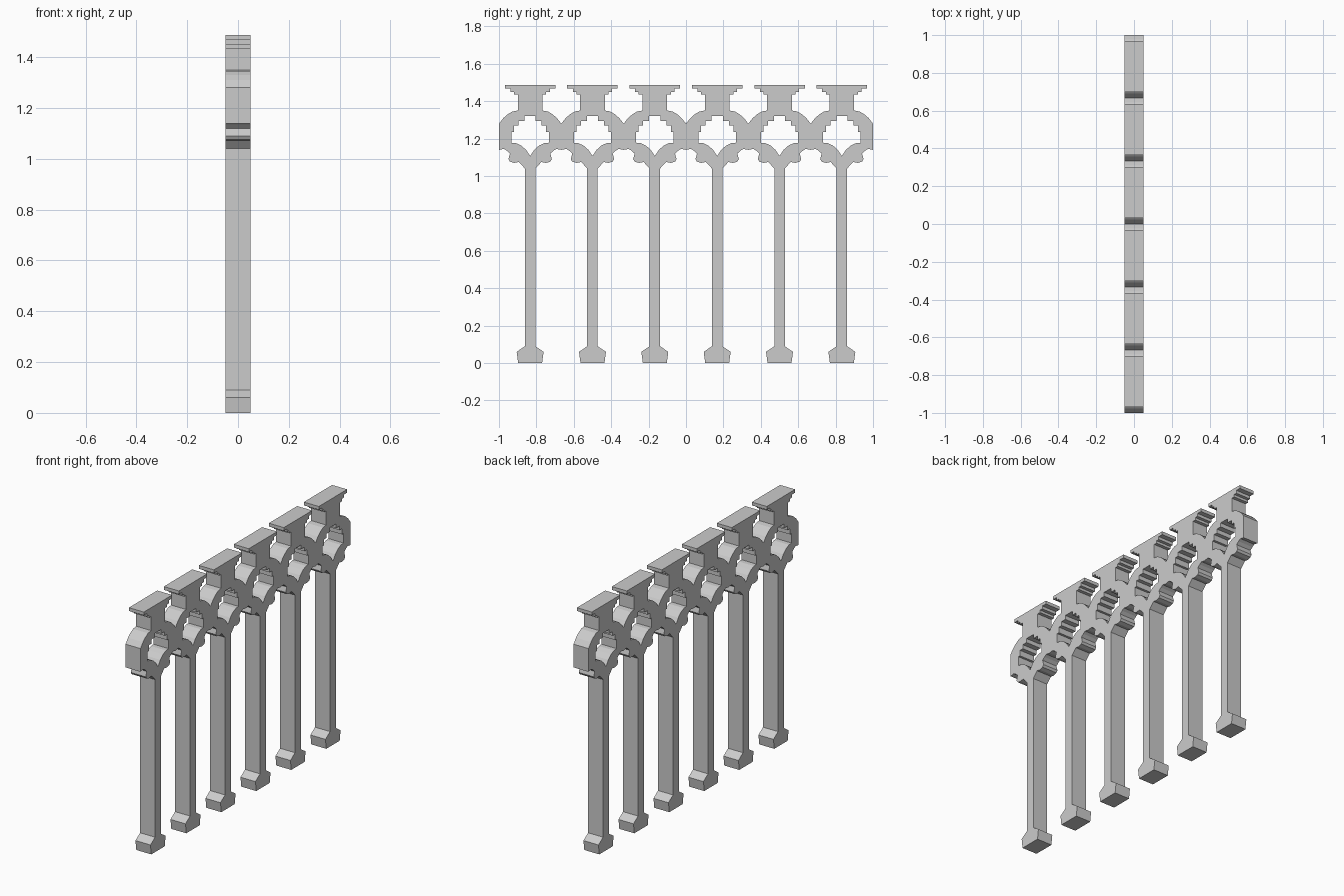
import bpy, math

if "Cube" in bpy.data.objects:
    bpy.data.objects.remove(bpy.data.objects["Cube"])

COUNT = 6
PITCH = 2.0 / COUNT
DEPTH = 0.05
centres = [-1 + PITCH * (i + 0.5) for i in range(COUNT)]
H = PITCH / 2

# Underside half profile: foot, post, flare, cusped arch up to the bay edge
under = [(0.064, 0), (0.072, 0.06), (0.028, 0.09), (0.028, 1.04),
         (0.06, 1.075), (0.085, 1.07), (0.108, 1.077), (0.116, 1.09),
         (0.108, 1.12), (0.124, 1.135), (0.14, 1.145), (H, 1.14)]

# Upper half profile: ring shoulder from bay edge, neck, stepped corbel, cap
upper = [(H, 1.28), (0.143, 1.31), (0.12, 1.33), (0.095, 1.345), (0.066, 1.35),
         (0.066, 1.435), (0.086, 1.435), (0.086, 1.45), (0.105, 1.45),
         (0.105, 1.468), (0.135, 1.468), (0.135, 1.488)]

# Opening half profile: stepped top, straight side, two arch backs meeting in a V
opening = [(0.03, 1.32), (0.03, 1.295), (0.062, 1.295), (0.062, 1.27),
           (0.086, 1.27), (0.086, 1.235), (0.1, 1.235), (0.1, 1.178),
           (0.076, 1.176), (0.048, 1.163), (0.022, 1.14), (0, 1.107)]


def flip(points):
    return [(-a, b) for a, b in points]


def shift(points, c):
    return [(c + a, b) for a, b in points]


def unique(points):
    out = []
    for p in points:
        if not out or math.dist(p, out[-1]) > 1e-4:
            out.append(p)
    return out


def add_loop(curve, points):
    spline = curve.splines.new('POLY')
    spline.points.add(len(points) - 1)
    for sp, (a, b) in zip(spline.points, points):
        sp.co = (a, b, 0, 1)
    spline.use_cyclic_u = True


curve = bpy.data.curves.new("arcade_railing", 'CURVE')
curve.dimensions = '2D'
curve.fill_mode = 'BOTH'
curve.extrude = DEPTH

# Outline of the whole row: along the underside, back along the top
outline = []
for c in centres:
    outline += shift(flip(under)[::-1] + under, c)
for c in reversed(centres):
    outline += shift(upper + flip(upper)[::-1], c)
add_loop(curve, unique(outline))

# Ring openings
for c in centres:
    add_loop(curve, shift(opening + flip(opening[:-1])[::-1], c))

railing = bpy.data.objects.new("arcade_railing", curve)
bpy.context.collection.objects.link(railing)
railing.rotation_euler = (math.pi / 2, 0, math.pi / 2)

# Turn into a flat-faced mesh
bpy.context.view_layer.objects.active = railing
railing.select_set(True)
bpy.ops.object.convert(target='MESH')
railing = bpy.context.object
bpy.ops.object.transform_apply(location=False, rotation=True, scale=False)
bpy.ops.object.shade_flat()
